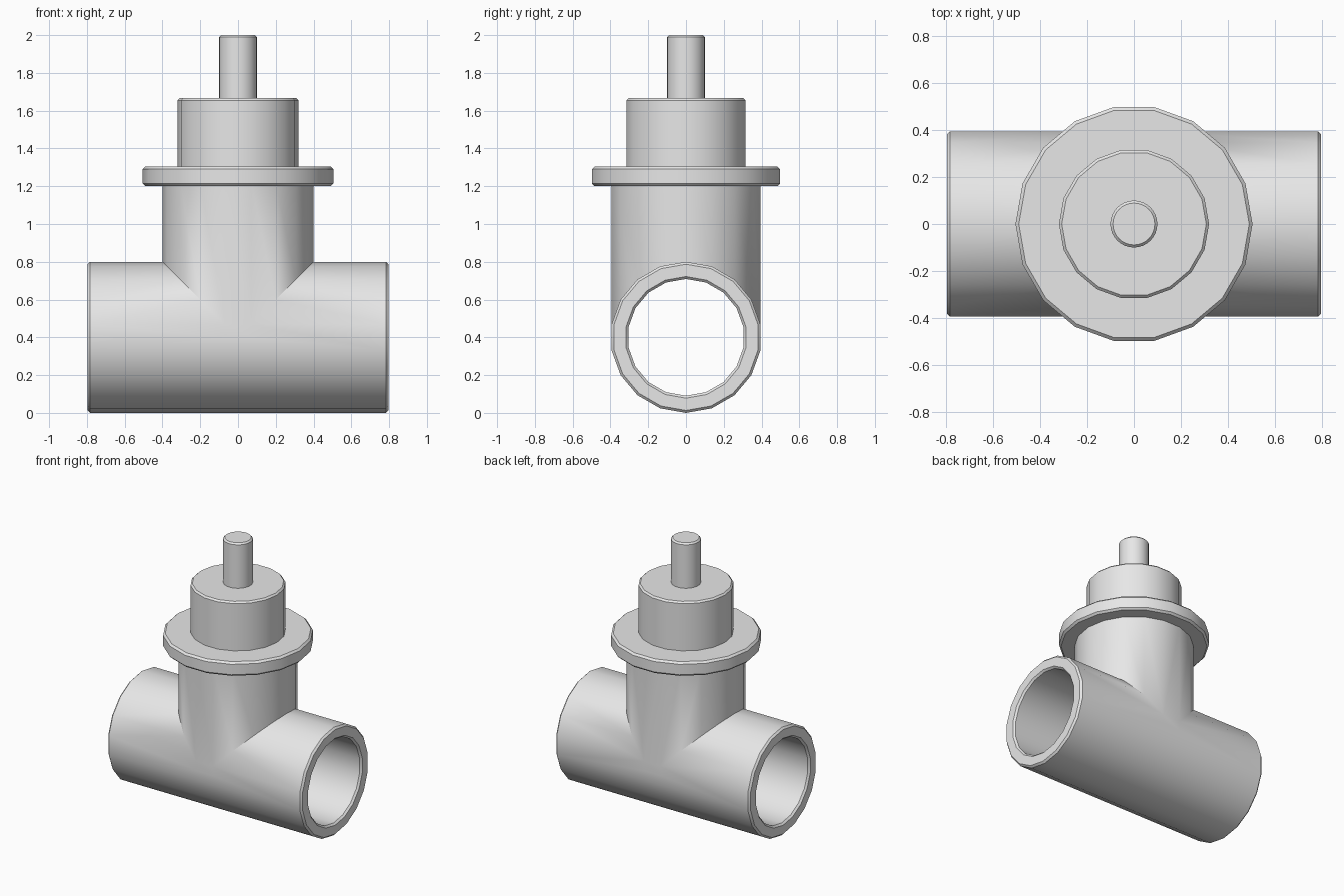
import bpy, bmesh
from math import cos, sin, pi, radians
from mathutils import Matrix

cube = bpy.data.objects.get("Cube")
if cube:
    bpy.data.objects.remove(cube, do_unlink=True)

grey = bpy.data.materials.new("light grey metal")
grey.use_nodes = True
colour = (0.8, 0.8, 0.8, 1)
grey.diffuse_color = colour
grey.node_tree.nodes["Principled BSDF"].inputs["Base Color"].default_value = colour


def lathe(name, profile, sides=18, matrix=Matrix()):
    """Closed solid turned around z from (radius, height) points."""
    bm = bmesh.new()
    rings = [[bm.verts.new((r * cos(2 * pi * i / sides), r * sin(2 * pi * i / sides), z))
              for i in range(sides)] for r, z in profile]
    for low, high in zip(rings, rings[1:]):
        for i in range(sides):
            j = (i + 1) % sides
            bm.faces.new((low[i], low[j], high[j], high[i]))
    bm.faces.new(rings[0][::-1])
    bm.faces.new(rings[-1])
    bm.transform(matrix)
    bmesh.ops.recalc_face_normals(bm, faces=bm.faces)
    mesh = bpy.data.meshes.new(name)
    bm.to_mesh(mesh)
    bm.free()
    mesh.materials.append(grey)
    obj = bpy.data.objects.new(name, mesh)
    bpy.context.collection.objects.link(obj)
    return obj


def disc(name, radius, bottom, top, chamfer, sides=18):
    """Cylinder with chamfered rims."""
    return lathe(name, [(radius - chamfer, bottom), (radius, bottom + chamfer),
                        (radius, top - chamfer), (radius - chamfer, top)], sides)


def combine(target, other, operation):
    mod = target.modifiers.new(other.name, "BOOLEAN")
    mod.operation = operation
    mod.solver = "EXACT"
    mod.object = other
    bpy.context.view_layer.objects.active = target
    bpy.ops.object.modifier_apply(modifier=mod.name)
    bpy.data.objects.remove(other, do_unlink=True)


# Tee body: main pipe along x, joined to the neck, then bored through
R, BORE, HALF, C = 0.4, 0.309, 0.797, 0.013
along_x = Matrix.Translation((0, 0, R)) @ Matrix.Rotation(pi / 2, 4, "Y")
body = lathe("tee_body", [(R - C, -HALF), (R, C - HALF), (R, HALF - C), (R - C, HALF)],
             matrix=along_x)
neck = lathe("neck", [(R, R), (R, 1.22)])
combine(body, neck, "UNION")
E = 0.05
bore = lathe("bore_cutter", [(BORE + C + E, -HALF - E), (BORE, C - HALF),
                             (BORE, HALF - C), (BORE + C + E, HALF + E)], matrix=along_x)
combine(body, bore, "DIFFERENCE")

# Flange, bonnet and stem stacked on the neck
parts = [body,
         disc("flange", 0.505, 1.2, 1.305, 0.014),
         disc("bonnet", 0.32, 1.29, 1.667, 0.012),
         disc("stem", 0.1, 1.65, 2.0, 0.011, 32)]

for obj in parts:
    bpy.ops.object.select_all(action="DESELECT")
    obj.select_set(True)
    bpy.context.view_layer.objects.active = obj
    bpy.ops.object.shade_smooth_by_angle(angle=radians(30))
